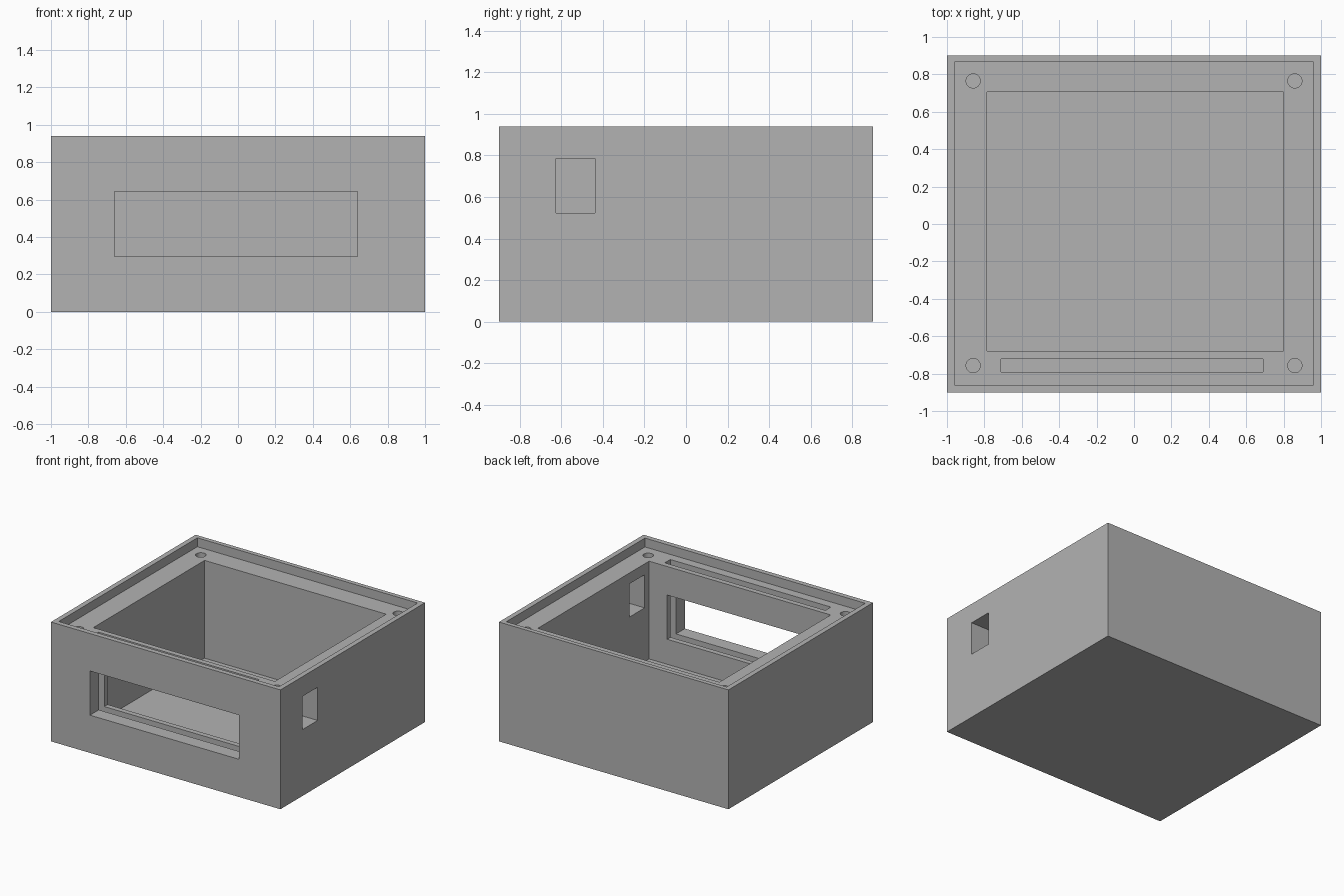
import bpy

if "Cube" in bpy.data.objects:
    bpy.data.objects.remove(bpy.data.objects["Cube"], do_unlink=True)

HEIGHT = 0.94
LEDGE = 0.87      # height of the ledge inside the rim
OVER = 1.1        # cutter tops, clear of the rim

grey = bpy.data.materials.new("plain grey")
grey.use_nodes = True
colour = (0.45, 0.45, 0.45, 1)
grey.diffuse_color = colour
grey.node_tree.nodes["Principled BSDF"].inputs["Base Color"].default_value = colour


def block(name, x, y, z):
    """Box spanning the given (low, high) ranges."""
    spans = (x, y, z)
    bpy.ops.mesh.primitive_cube_add(size=1, location=[(a + b) / 2 for a, b in spans])
    ob = bpy.context.object
    ob.name = name
    ob.scale = [b - a for a, b in spans]
    bpy.ops.object.transform_apply(location=True, rotation=False, scale=True)
    ob.data.materials.append(grey)
    return ob


def cut(body, cutter):
    """Subtract the cutter from the body and discard it."""
    mod = body.modifiers.new(cutter.name, "BOOLEAN")
    mod.operation = "DIFFERENCE"
    mod.solver = "EXACT"
    mod.object = cutter
    with bpy.context.temp_override(object=body, active_object=body):
        bpy.ops.object.modifier_apply(modifier=mod.name)
    bpy.data.objects.remove(cutter, do_unlink=True)


# Solid body of the enclosure
case = block("enclosure", (-1, 1), (-0.9, 0.9), (0, HEIGHT))

# Lid recess, main cavity, panel slot, front window and side opening
cut(case, block("lid_recess", (-0.96, 0.96), (-0.86, 0.865), (LEDGE, OVER)))
cut(case, block("cavity", (-0.785, 0.798), (-0.68, 0.705), (0.1, OVER)))
cut(case, block("panel_slot", (-0.71, 0.69), (-0.79, -0.722), (0.255, OVER)))
cut(case, block("front_window", (-0.66, 0.64), (-1, -0.6), (0.297, 0.645)))
cut(case, block("side_opening", (0.7, 1.1), (-0.625, -0.437), (0.523, 0.784)))

# Screw holes in the four ledge corners
for x in (-0.86, 0.86):
    for y in (-0.757, 0.765):
        bpy.ops.mesh.primitive_cylinder_add(vertices=32, radius=0.038, depth=0.5,
                                            location=(x, y, 0.8))
        hole = bpy.context.object
        hole.name = "screw_hole"
        hole.data.materials.append(grey)
        cut(case, hole)

# Smooth hole walls, crisp box edges
bpy.ops.object.select_all(action="DESELECT")
case.select_set(True)
bpy.context.view_layer.objects.active = case
bpy.ops.object.shade_smooth_by_angle()
